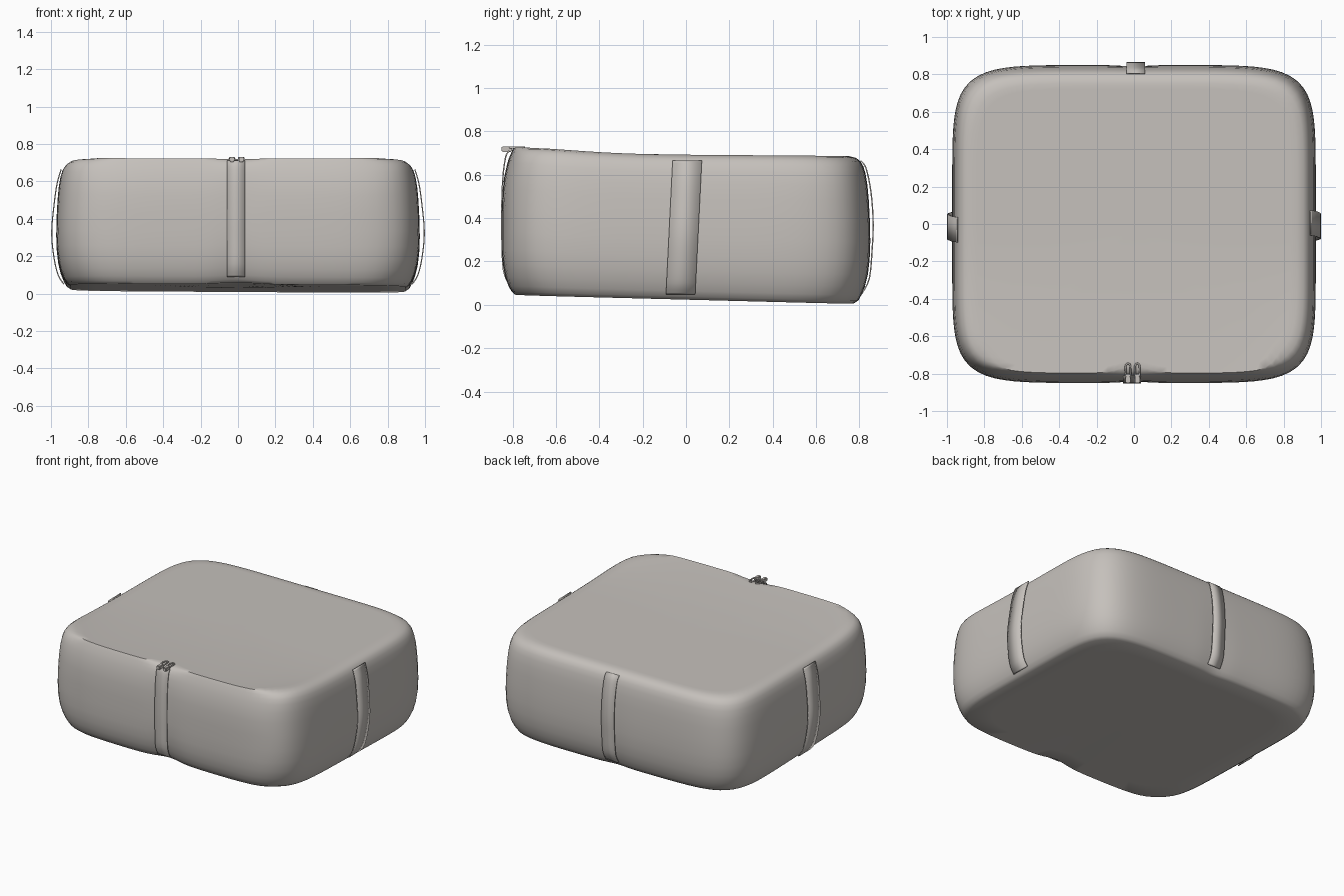
import bpy, bmesh, math
from mathutils import Vector, Matrix

cube = bpy.data.objects.get("Cube")
if cube:
    bpy.data.objects.remove(cube, do_unlink=True)

fabric = bpy.data.materials.new("warm grey fabric")
fabric.use_nodes = True
GREY = (0.56, 0.53, 0.50, 1)
fabric.diffuse_color = GREY
fabric.node_tree.nodes["Principled BSDF"].inputs["Base Color"].default_value = GREY


def finish(name, bm, angle=40):
    bmesh.ops.recalc_face_normals(bm, faces=bm.faces)
    mesh = bpy.data.meshes.new(name)
    bm.to_mesh(mesh)
    bm.free()
    mesh.materials.append(fabric)
    obj = bpy.data.objects.new(name, mesh)
    bpy.context.collection.objects.link(obj)
    bpy.ops.object.select_all(action="DESELECT")
    obj.select_set(True)
    bpy.context.view_layer.objects.active = obj
    bpy.ops.object.shade_smooth_by_angle(angle=math.radians(angle))
    return obj


def bump(v, width):
    return math.exp(-(v / width) ** 2)


# Sagging base and top heights
def base_z(x, y):
    return 0.029 - 0.026 * y - 0.006 * x + 0.012 * bump(x, 0.15) * max(0, -y)


def top_z(x, y):
    front = max(0, -y / 0.8)
    corner = min(1, abs(x) / 0.88) ** 6 * front ** 3
    return 0.692 - 0.008 * y + 0.024 * front ** 2 + 0.024 * corner


# Soft cushion body: stacked rounded-square rings
HALF_X, HALF_Y, POWER, SEGS = 0.972, 0.85, 6.5, 160
# height fraction, inset on soft edges, inset on the creased front edge
RINGS = [(0, 0.075, 0.06), (0.02, 0.055, 0.045), (0.06, 0.04, 0.03),
         (0.12, 0.024, 0.016), (0.2, 0.011, 0.006), (0.3, 0.003, 0), (0.42, 0, 0),
         (0.56, 0.002, 0), (0.7, 0.007, 0.004), (0.8, 0.013, 0.012),
         (0.88, 0.022, 0.024), (0.93, 0.032, 0.034), (0.965, 0.046, 0.043),
         (0.988, 0.066, 0.049), (1, 0.10, 0.053)]


def outline(i):
    a = 2 * math.pi * i / SEGS
    c, s = math.cos(a), math.sin(a)
    r = (abs(c) ** POWER + abs(s) ** POWER) ** (-1 / POWER)
    return r * c, r * s


bm = bmesh.new()
loops = []


def add_ring(t, soft, creased, scale=1):
    ring = []
    for i in range(SEGS):
        u, v = outline(i)
        w = min(1, max(0, (-v - 0.91) / 0.07)) * (1 - 0.8 * bump(u, 0.12))
        inset = soft + (creased - soft) * w
        inset += 0.012 * bump(u, 0.1) * (1 - t) * abs(v) ** 8
        x, y = u * (HALF_X - inset) * scale, v * (HALF_Y - inset) * scale
        lo, hi = base_z(x, y), top_z(x, y)
        ring.append(bm.verts.new((x, y, lo + (hi - lo) * t)))
    loops.append(ring)


for s in (0.3, 0.6, 0.85):
    add_ring(0, *RINGS[0][1:], s)
for ring in RINGS:
    add_ring(*ring)
for s in (0.96, 0.88, 0.75, 0.55, 0.3):
    add_ring(1, *RINGS[-1][1:], s)
for a, b in zip(loops, loops[1:]):
    for i in range(SEGS):
        j = (i + 1) % SEGS
        bm.faces.new((a[i], a[j], b[j], b[i]))
for ring, z in ((loops[0], base_z(0, 0)), (loops[-1], top_z(0, 0))):
    hub = bm.verts.new((0, 0, z))
    for i in range(SEGS):
        bm.faces.new((ring[i], ring[(i + 1) % SEGS], hub))
finish("cushion_body", bm)


# Webbing straps: a smooth band following (distance out, height) points
def strap(name, points, facing, width, shift=0, slant=0):
    pts = [Vector((0, p[0], p[1])) for p in points]
    turn = Matrix.Rotation(facing, 3, "Z")
    bm = bmesh.new()
    rows = []
    for k in range(len(pts) - 1):
        p0, p3 = pts[max(k - 1, 0)], pts[min(k + 2, len(pts) - 1)]
        p1, p2 = pts[k], pts[k + 1]
        for n in range(5 if k == len(pts) - 2 else 4):
            t = n / 4
            p = 0.5 * (2 * p1 + (p2 - p0) * t + (2 * p0 - 5 * p1 + 4 * p2 - p3) * t * t
                       + (3 * p1 - p0 - 3 * p2 + p3) * t ** 3)
            mid = shift + slant * (p.z - 0.35)
            row = []
            for side in (-0.5, 0.5):
                row.append(bm.verts.new(turn @ Vector((mid + side * width, p.y, p.z))))
            rows.append(row)
    for a, b in zip(rows, rows[1:]):
        bm.faces.new((a[0], a[1], b[1], b[0]))
    obj = finish(name, bm)
    solid = obj.modifiers.new("thickness", "SOLIDIFY")
    solid.thickness = 0.006
    solid.offset = 0
    return obj


HANDLE = [(0.93, 0.05), (0.962, 0.1), (0.985, 0.2), (0.996, 0.33),
          (0.983, 0.48), (0.967, 0.59), (0.945, 0.665)]
strap("right_handle", HANDLE, math.pi / 2, 0.135, -0.015, -0.05)
strap("left_handle", HANDLE, -math.pi / 2, 0.135, 0.01, -0.05)
strap("back_strap", [(0.81, 0.05), (0.845, 0.12), (0.858, 0.25), (0.863, 0.38),
                     (0.853, 0.52), (0.83, 0.63), (0.805, 0.665)], 0, 0.1, 0.01)
strap("front_strap", [(0.815, 0.09), (0.842, 0.16), (0.849, 0.3), (0.85, 0.43),
                      (0.845, 0.58), (0.832, 0.68), (0.815, 0.71)], math.pi, 0.095, 0.01)


# Zip sliders and their looped pulls at the front edge
def box(name, centre, size):
    bm = bmesh.new()
    bmesh.ops.create_cube(bm, size=1)
    for v in bm.verts:
        v.co = Vector(centre) + v.co * Vector(size)
    bmesh.ops.bevel(bm, geom=bm.edges[:], offset=0.004, segments=2, affect="EDGES")
    finish(name, bm)


def zip_loop(name, x):
    curve = bpy.data.curves.new(name, "CURVE")
    curve.dimensions = "3D"
    curve.bevel_depth = 0.005
    curve.bevel_resolution = 2
    line = curve.splines.new("POLY")
    line.use_cyclic_u = True
    line.points.add(15)
    for i, p in enumerate(line.points):
        a = 2 * math.pi * i / 16
        y = -0.782 + 0.018 * math.sin(a) + (0.018 if math.sin(a) > 0 else -0.018)
        p.co = (x + 0.013 * math.cos(a), y, 0.725, 1)
    curve.materials.append(fabric)
    bpy.context.collection.objects.link(bpy.data.objects.new(name, curve))


for side, x in (("right", -0.032), ("left", 0.018)):
    box(side + "_zip_slider", (x, -0.827, 0.718), (0.026, 0.048, 0.026))
    zip_loop(side + "_zip_pull", x)
